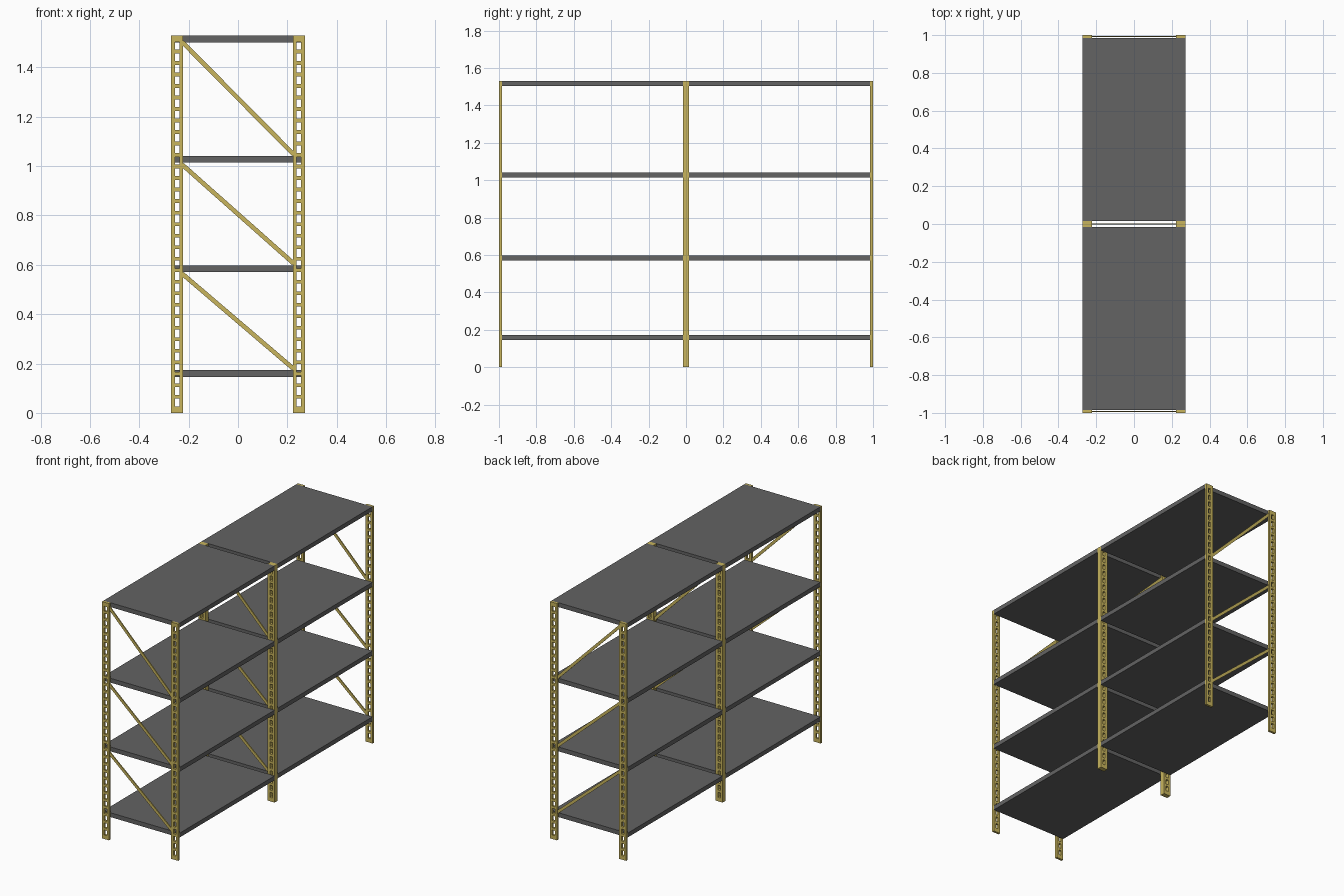
import bpy, bmesh, math
from mathutils import Matrix, Vector

if "Cube" in bpy.data.objects:
    bpy.data.objects.remove(bpy.data.objects["Cube"])

H = 1.53           # upright height
X0, X1 = 0.222, 0.272   # inner and outer post faces
T = 0.015          # end post thickness


def material(name, col):
    m = bpy.data.materials.new(name)
    m.diffuse_color = (*col, 1)
    m.use_nodes = True
    m.node_tree.nodes["Principled BSDF"].inputs["Base Color"].default_value = m.diffuse_color
    return m


YELLOW = material("mustard yellow paint", (0.58, 0.46, 0.11))
GREY = material("dark grey steel", (0.125, 0.125, 0.125))


def add_object(name, bm, mat):
    bmesh.ops.recalc_face_normals(bm, faces=bm.faces)
    me = bpy.data.meshes.new(name)
    bm.to_mesh(me)
    bm.free()
    me.materials.append(mat)
    ob = bpy.data.objects.new(name, me)
    bpy.context.collection.objects.link(ob)
    return ob


def box(name, size, loc, mat, rot=Matrix()):
    bm = bmesh.new()
    bmesh.ops.create_cube(bm, size=1, matrix=Matrix.Translation(loc) @ rot @ Matrix.Diagonal((*size, 1)))
    return add_object(name, bm, mat)


def slotted_post(name, side, y, thick):
    """Flat ladder-like plate with a column of slots, extruded along y."""
    n, margin, bar = 32, 0.026, 0.015
    pitch = (H - 2 * margin + bar) / n
    xs = [X0, X0 + 0.016, X1 - 0.016, X1]
    zs = [0]
    for i in range(n):
        zs += [margin + i * pitch, margin + (i + 1) * pitch - bar]
    zs.append(H)
    bm = bmesh.new()
    grid = [[bm.verts.new((side * x, y - thick / 2, z)) for x in xs] for z in zs]
    for j in range(len(zs) - 1):
        for i in range(3):
            if i == 1 and j % 2 == 1:
                continue    # open slot
            bm.faces.new((grid[j][i], grid[j][i + 1], grid[j + 1][i + 1], grid[j + 1][i]))
    ext = bmesh.ops.extrude_face_region(bm, geom=bm.faces[:], use_keep_orig=True)
    moved = [g for g in ext["geom"] if isinstance(g, bmesh.types.BMVert)]
    bmesh.ops.translate(bm, verts=moved, vec=(0, thick, 0))
    return add_object(name, bm, YELLOW)


def brace(name, y, z_left, z_right):
    a, b = Vector((-X0 - 0.004, y, z_left)), Vector((X0 + 0.004, y, z_right))
    d = b - a
    rot = Matrix.Rotation(-math.atan2(d.z, d.x), 4, 'Y')
    box(name, (d.length, 0.007, 0.018), (a + b) / 2, YELLOW, rot)


# Three end frames: slotted posts and diagonal braces
frames = (("front", -1 + T / 2, T), ("middle", 0, 2 * T), ("back", 1 - T / 2, T))
for label, y, thick in frames:
    for side, s in (("left", -1), ("right", 1)):
        slotted_post(f"{label}_{side}_post", s, y, thick)
    for k, (zl, zr) in enumerate(((0.564, 0.178), (1.006, 0.605), (1.503, 1.047))):
        brace(f"{label}_brace_{k + 1}", y, zl, zr)

# Shelves in both bays
length = 1 - 2 * T
for k, top in enumerate((0.173, 0.598, 1.042, H)):
    for bay, s in (("front", -1), ("back", 1)):
        box(f"{bay}_shelf_{k + 1}", (2 * X1, length, 0.028), (0, s * 0.5, top - 0.014), GREY)
